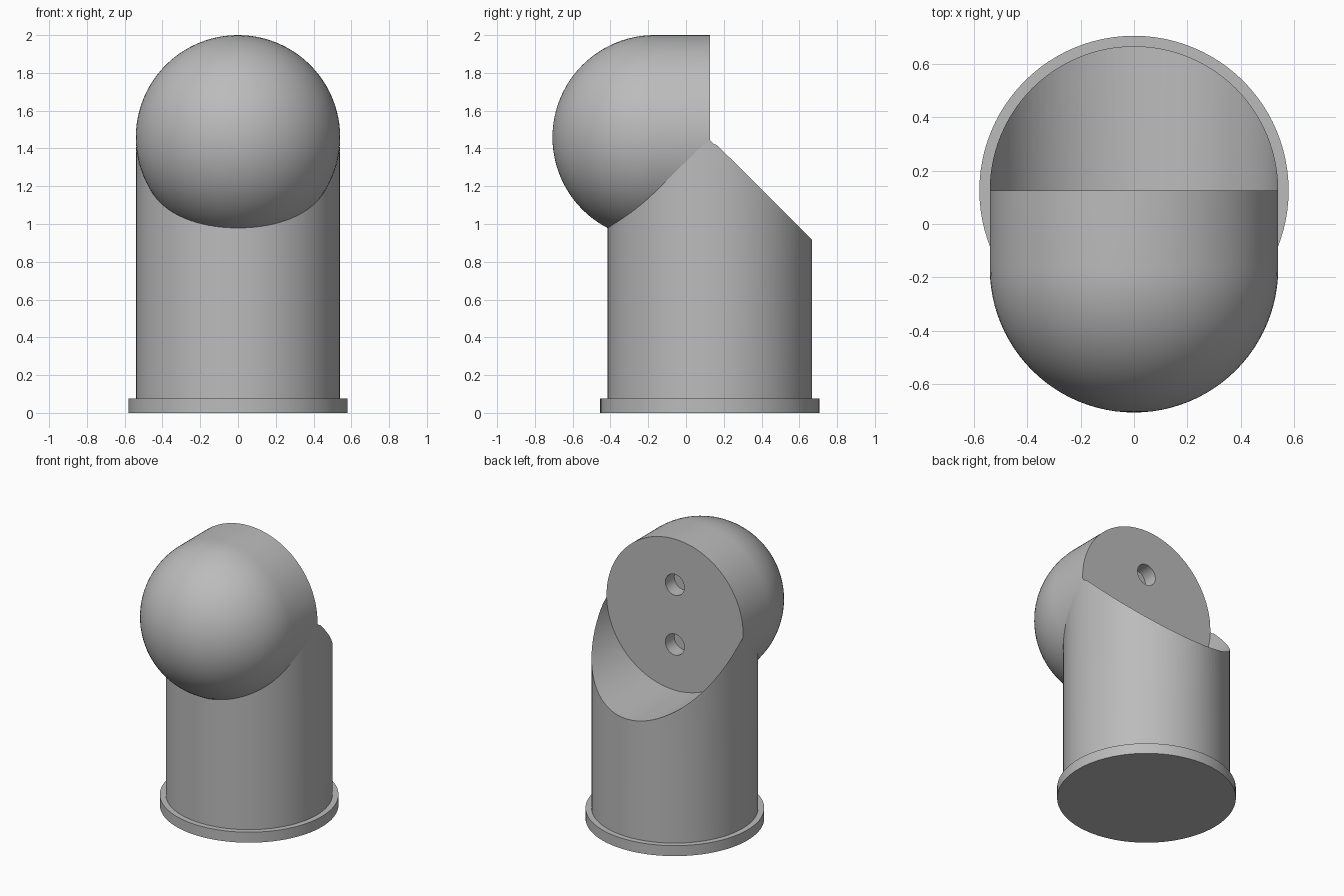
import bpy
import bmesh
from math import cos, sin, pi, radians
from mathutils import Matrix, Vector

R = 0.541        # shared radius of post and head
BACK = 0.126     # post axis, also the flat back face of the head
HEAD_Y = -0.166  # centre of the domed front
HEAD_Z = 1.459
SEGS = 96

cube = bpy.data.objects.get("Cube")
if cube:
    bpy.data.objects.remove(cube, do_unlink=True)

grey = bpy.data.materials.new("plain grey")
grey.use_nodes = True
colour = (0.5, 0.5, 0.5, 1)
grey.diffuse_color = colour
grey.node_tree.nodes["Principled BSDF"].inputs["Base Color"].default_value = colour


def lathe(name, profile, origin, forward=False):
    """Revolve (radius, height) points about z, or about y when forward."""
    bm = bmesh.new()
    verts = [bm.verts.new((r, 0, h)) for r, h in profile]
    edges = [bm.edges.new(pair) for pair in zip(verts, verts[1:])]
    bmesh.ops.spin(bm, geom=verts + edges, cent=(0, 0, 0), axis=(0, 0, 1),
                   angle=2 * pi, steps=SEGS, use_merge=True)
    bmesh.ops.remove_doubles(bm, verts=bm.verts, dist=1e-5)
    bmesh.ops.dissolve_degenerate(bm, edges=bm.edges, dist=1e-6)
    bmesh.ops.recalc_face_normals(bm, faces=bm.faces)
    turn = Matrix.Rotation(pi / 2, 4, 'X') if forward else Matrix()
    bm.transform(Matrix.Translation(Vector(origin)) @ turn)
    mesh = bpy.data.meshes.new(name)
    bm.to_mesh(mesh)
    bm.free()
    mesh.materials.append(grey)
    obj = bpy.data.objects.new(name, mesh)
    bpy.context.collection.objects.link(obj)
    return obj


def rod(name, radius, length, origin, forward=False):
    return lathe(name, [(0, 0), (radius, 0), (radius, length), (0, length)],
                 origin, forward)


def select(obj):
    bpy.ops.object.select_all(action='DESELECT')
    obj.select_set(True)
    bpy.context.view_layer.objects.active = obj


def cut(obj, cutter):
    select(obj)
    mod = obj.modifiers.new("cut", 'BOOLEAN')
    mod.operation = 'DIFFERENCE'
    mod.solver = 'EXACT'
    mod.object = cutter
    bpy.ops.object.modifier_apply(modifier=mod.name)
    bpy.data.objects.remove(cutter, do_unlink=True)


# Flange at the foot
flange = rod("base_flange", 0.58, 0.075, (0, BACK, 0))

# Upright post, scooped out behind the head
post = rod("post", R, HEAD_Z - 0.05, (0, BACK, 0.05))
cut(post, rod("scoop_cutter", R + 0.0005, 1, (0, 0.96, HEAD_Z), True))

# Head: short horizontal barrel with a domed front
length = BACK - HEAD_Y
dome = [(R * cos(i * pi / 48), length + R * sin(i * pi / 48)) for i in range(24)]
head = lathe("head", [(0, 0), (R, 0)] + dome + [(0, length + R)],
             (0, BACK, HEAD_Z), True)

# Two blind screw holes in the flat back face
for side in (-1, 1):
    cut(head, rod("hole_cutter", 0.075, 0.2,
                  (0, BACK + 0.1, HEAD_Z + side * 0.214), True))

for obj in (flange, post, head):
    select(obj)
    bpy.ops.object.shade_smooth_by_angle(angle=radians(30))
